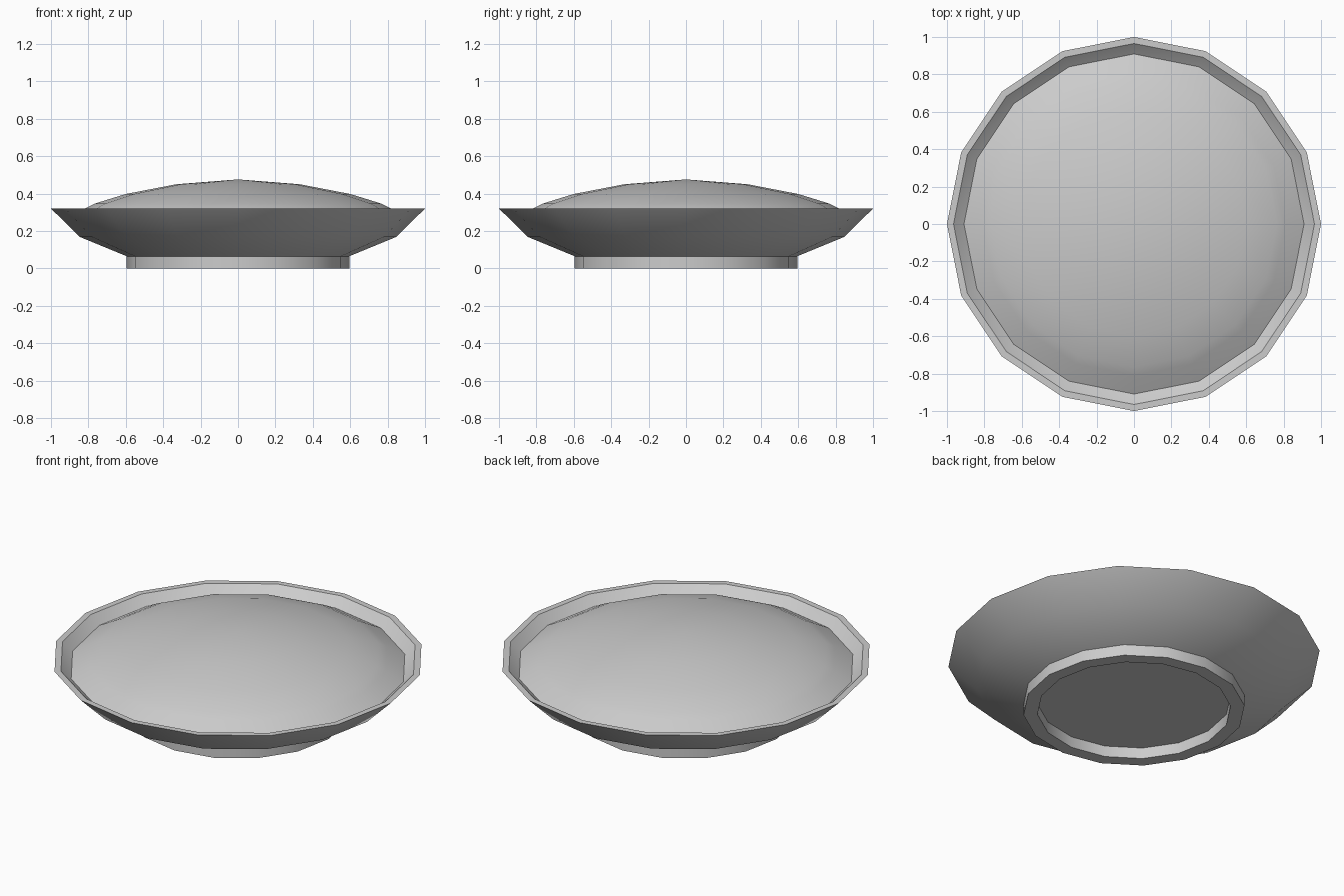
import bpy, bmesh
from math import cos, sin, tau, radians

if "Cube" in bpy.data.objects:
    bpy.data.objects.remove(bpy.data.objects["Cube"])

SIDES = 16


def lathe(name, profile, closed=False):
    """Revolve (radius, z) points around z; radius 0 becomes a pole."""
    bm = bmesh.new()
    rings = []
    for r, z in profile:
        if r == 0:
            rings.append([bm.verts.new((0, 0, z))] * SIDES)
        else:
            rings.append([bm.verts.new((r * cos(tau * i / SIDES), r * sin(tau * i / SIDES), z))
                          for i in range(SIDES)])
    pairs = list(zip(rings, rings[1:]))
    if closed:
        pairs.append((rings[-1], rings[0]))
    for a, b in pairs:
        for i in range(SIDES):
            j = (i + 1) % SIDES
            corners = list(dict.fromkeys((a[i], a[j], b[j], b[i])))
            bm.faces.new(corners)
    mesh = bpy.data.meshes.new(name)
    bm.to_mesh(mesh)
    bm.free()
    obj = bpy.data.objects.new(name, mesh)
    bpy.context.collection.objects.link(obj)
    bpy.ops.object.select_all(action='DESELECT')
    obj.select_set(True)
    bpy.context.view_layer.objects.active = obj
    bpy.ops.object.shade_smooth_by_angle(angle=radians(30))
    return obj


# Bowl with foot ring, flared wall, flat rim and hollow inside
lathe("bowl", [(0, 0.065), (0.52, 0.065), (0.52, 0), (0.595, 0), (0.595, 0.065),
               (0.845, 0.168), (1.0, 0.32), (0.965, 0.32), (0.82, 0.19),
               (0.57, 0.10), (0, 0.10)])

# Domed filling heaped above the rim
lathe("filling", [(0.913, 0.268), (0.81, 0.325), (0.765, 0.347), (0.60, 0.398),
                  (0.33, 0.45), (0, 0.476)])
# Filling is an outward-facing shell
bm = bmesh.new()
for obj in bpy.context.collection.objects:
    bm.from_mesh(obj.data)
    if obj.name == "bowl":
        bmesh.ops.recalc_face_normals(bm, faces=bm.faces)
    else:
        for f in bm.faces:
            if f.normal.z < 0:
                f.normal_flip()
    bm.to_mesh(obj.data)
    bm.clear()
bm.free()
